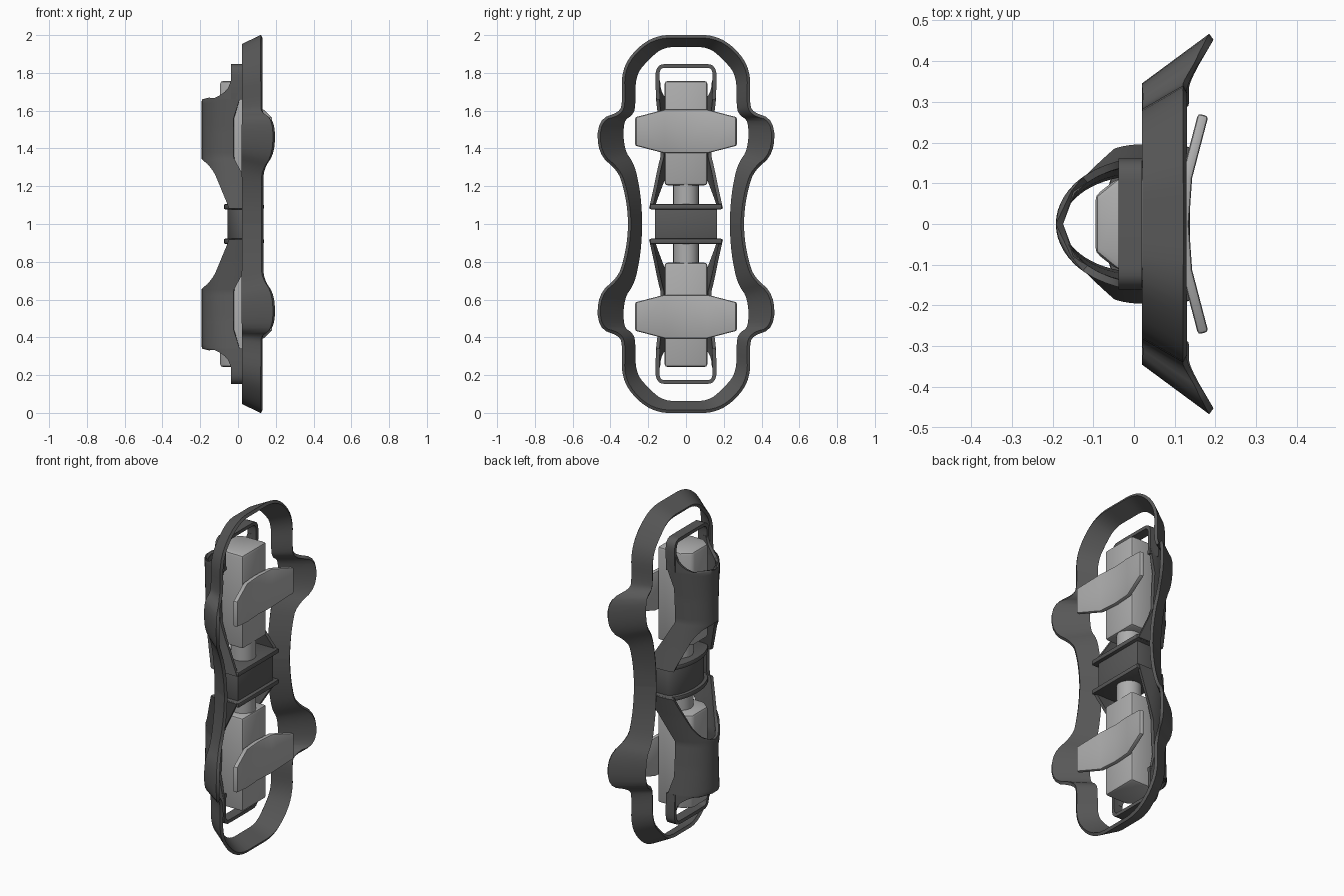
import bpy, bmesh, math

cube = bpy.data.objects.get("Cube")
if cube:
    bpy.data.objects.remove(cube)


def material(name, v):
    m = bpy.data.materials.new(name)
    m.use_nodes = True
    m.diffuse_color = (v, v, v, 1)
    m.node_tree.nodes["Principled BSDF"].inputs["Base Color"].default_value = (v, v, v, 1)
    return m


DARK = material("dark_grey", 0.1)
LIGHT = material("light_grey", 0.42)


def finish(name, bm, mat, mirror=(False, False, False), thick=0, bevel=0):
    """Make an object centred at mid height, apply its modifiers and shade it."""
    bmesh.ops.recalc_face_normals(bm, faces=bm.faces)
    me = bpy.data.meshes.new(name)
    bm.to_mesh(me)
    bm.free()
    me.materials.append(mat)
    ob = bpy.data.objects.new(name, me)
    ob.location.z = 1
    bpy.context.collection.objects.link(ob)
    if any(mirror):
        m = ob.modifiers.new("Mirror", 'MIRROR')
        m.use_axis = mirror
        m.merge_threshold = 0.002
    if thick:
        s = ob.modifiers.new("Solidify", 'SOLIDIFY')
        s.thickness, s.offset = thick, 0
    if bevel:
        b = ob.modifiers.new("Bevel", 'BEVEL')
        b.width, b.segments = bevel, 2
        b.limit_method, b.angle_limit = 'ANGLE', math.radians(35)
    bpy.ops.object.select_all(action='DESELECT')
    bpy.context.view_layer.objects.active = ob
    ob.select_set(True)
    bpy.ops.object.convert(target='MESH')
    bpy.ops.object.shade_smooth_by_angle(angle=math.radians(35))
    return ob


def soften(pts, times=2):
    """Round the corners of an open path, keeping its ends."""
    for _ in range(times):
        out = [pts[0]]
        for a, b in zip(pts, pts[1:]):
            for t in (0.25, 0.75):
                out.append(tuple(p + (q - p) * t for p, q in zip(a, b)))
        pts = out + [pts[-1]]
    return pts


def grid(rows):
    bm = bmesh.new()
    vs = [[bm.verts.new(p) for p in r] for r in rows]
    for r, s in zip(vs, vs[1:]):
        for i in range(len(r) - 1):
            bm.faces.new((r[i], r[i + 1], s[i + 1], s[i]))
    return bm


def prism(bm, outline, z0, z1):
    """Extrude an (x, y) outline between two heights."""
    f = bm.faces.new([bm.verts.new((x, y, z0)) for x, y in outline])
    up = bmesh.ops.extrude_face_region(bm, geom=[f])["geom"]
    bmesh.ops.translate(bm, vec=(0, 0, z1 - z0),
                        verts=[v for v in up if isinstance(v, bmesh.types.BMVert)])


def interp(table, z):
    for (z0, a), (z1, b) in zip(table, table[1:]):
        if z <= z1:
            return a + (b - a) * max(0, z - z0) / (z1 - z0)
    return table[-1][1]


# Outer guard ring: a flared band between a back rim and a wider front rim
back = [(0, .945), (.12, .945), (.2, .88), (.275, .79), (.275, .63), (.285, .585),
        (.34, .55), (.335, .39), (.28, .315), (.255, .2), (.243, .1), (.24, 0)]
front = [(0, .993), (.15, .993), (.26, .925), (.335, .81), (.328, .65), (.345, .585),
         (.46, .55), (.46, .375), (.355, .285), (.325, .2), (.305, .1), (.298, 0)]
flare = [.125] * 6 + [.19, .19] + [.13] * 4
b = soften([(.025, y, z) for y, z in back])
f = soften([(x, y, z) for x, (y, z) in zip(flare, front)])
finish("guard_ring", grid([b, f]), DARK, (False, True, True), .018)

# Pod shells: arched walls trimmed at the open front and at the back
half_width = [(.08, .187), (.2, .16), (.36, .128), (.5, .135), (.66, .15), (.76, .152)]
front_edge = [(.08, .13), (.27, .02), (.35, -.022), (.56, -.022), (.63, 0), (.7, .02)]
back_edge = [(.08, -.045), (.12, -.06), (.27, -.12), (.32, -.155), (.345, -.183),
             (.655, -.183), (.665, -.12), (.69, -.075), (.72, -.05), (.76, -.035)]
levels = sorted({.08 + .68 * i / 34 for i in range(35)} | {.345, .655, .665})
rows = []
for z in levels:
    w, xf, xb = (interp(t, z) for t in (half_width, front_edge, back_edge))
    row = []
    for i in range(15):
        x = xf + (xb - xf) * math.sin(i / 14 * math.pi / 2)
        u = min(1, max(0, (.02 - x) / .203))
        row.append((x, w * (1 - u * u) ** .5, z))
    rows.append(row)
finish("pod_shells", grid(rows), DARK, (False, True, True), .018)

# End hoops closing the outer end of each shell
hoop = soften([(.147, .66), (.152, .74), (.15, .835), (.08, .837), (0, .837)])
finish("end_hoops", grid([[(x, y, z) for y, z in hoop] for x in (-.038, .02)]),
       DARK, (False, True, True), .02)


# Waist spool: rounded-back core with two flanges
def d_shape(xf, xb, w, n=20):
    arc = [(.02 - (.02 - xb) * math.sin(math.pi * i / n), w * math.cos(math.pi * i / n))
           for i in range(n + 1)]
    return [(xf, w)] + arc + [(xf, -w)]


bm = bmesh.new()
prism(bm, d_shape(.115, -.055, .165), -.09, .09)
for s in (-1, 1):
    prism(bm, d_shape(.137, -.075, .19), s * .078, s * .105)
finish("waist_spool", bm, DARK, bevel=.006)

# Inner housings: blocks with a narrower back
bm = bmesh.new()
prism(bm, [(.11, .113), (-.04, .113), (-.095, .07), (-.095, -.07), (-.04, -.113), (.11, -.113)],
      .205, .757)
finish("inner_housings", bm, LIGHT, (False, False, True), bevel=.015)

# Necks joining the housings to the spool
bm = bmesh.new()
prism(bm, [(.035 + .068 * math.cos(math.tau * i / 24), .068 * math.sin(math.tau * i / 24))
           for i in range(24)], .08, .22)
finish("necks", bm, LIGHT, (False, False, True))

# Cross pads: bent plates tapering towards their tips
section = [(0, .122, .115), (.115, .13, .115), (.268, .17, .075)]
rows = [[(x, y, .49 + k * h) for k in (-1, 1)] for y, x, h in section]
finish("cross_pads", grid(rows), LIGHT, (False, True, True), .026, .008)
